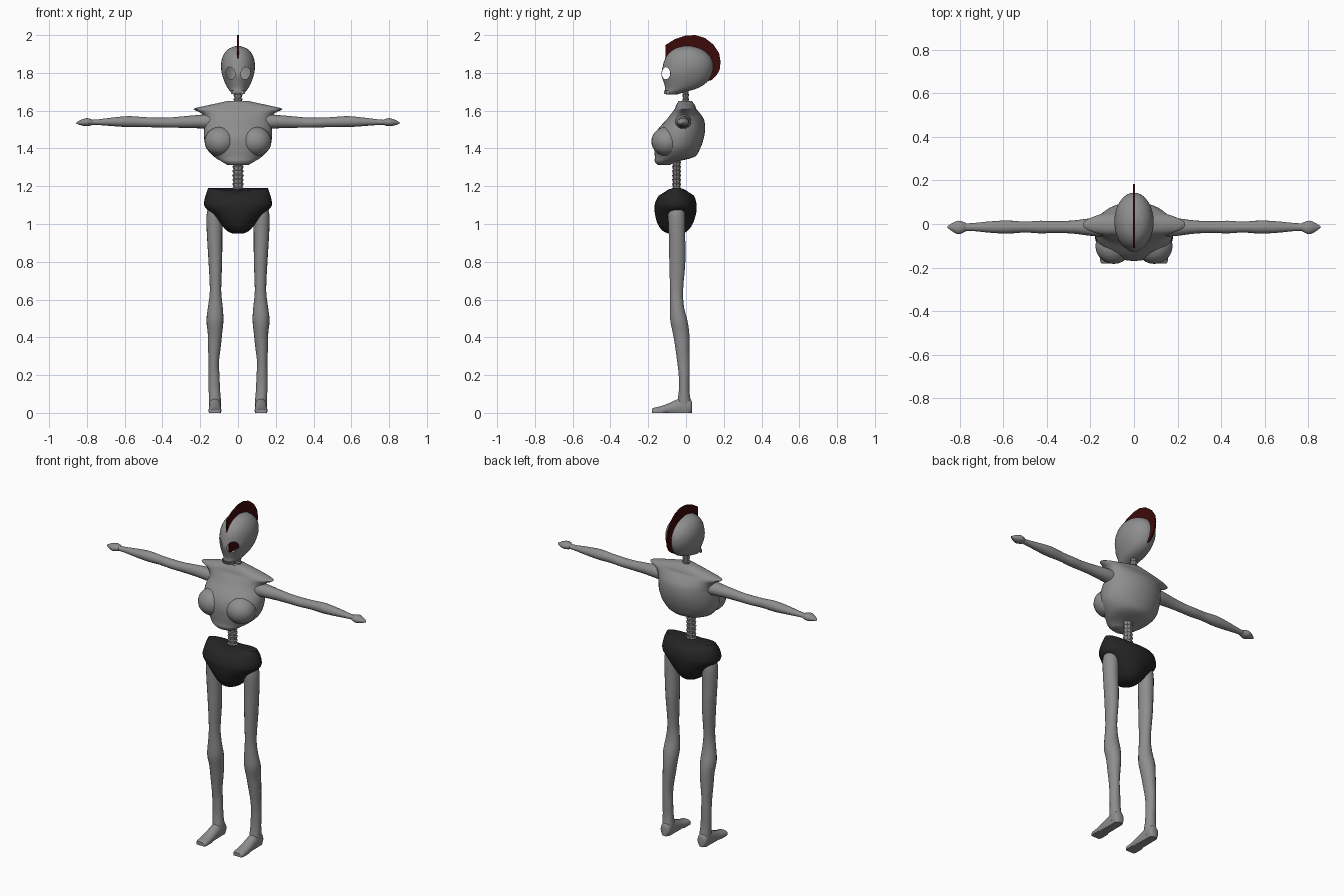
import bpy, bmesh, math
from mathutils import Vector

if "Cube" in bpy.data.objects:
    bpy.data.objects.remove(bpy.data.objects["Cube"])


def material(name, rgb):
    m = bpy.data.materials.new(name)
    m.diffuse_color = (*rgb, 1)
    m.use_nodes = True
    m.node_tree.nodes["Principled BSDF"].inputs["Base Color"].default_value = m.diffuse_color
    return m


GREY = material("grey_skin", (0.27, 0.27, 0.27))
BLACK = material("black_cloth", (0.018, 0.018, 0.018))
RED = material("dark_red_hair", (0.045, 0.003, 0.003))


def finish(name, bm, mat, angle=50):
    bmesh.ops.recalc_face_normals(bm, faces=bm.faces)
    me = bpy.data.meshes.new(name)
    bm.to_mesh(me)
    bm.free()
    me.materials.append(mat)
    me.shade_smooth()
    me.set_sharp_from_angle(angle=math.radians(angle))
    ob = bpy.data.objects.new(name, me)
    bpy.context.collection.objects.link(ob)
    return ob


def refine(rings, steps):
    """Catmull-Rom smoothing between the given cross-sections."""
    out = []
    for i in range(len(rings) - 1):
        p0, p1, p2, p3 = (rings[max(0, min(len(rings) - 1, i + k))] for k in (-1, 0, 1, 2))
        for s in range(steps):
            t = s / steps
            out.append([0.5 * (2 * b + (c - a) * t + (2 * a - 5 * b + 4 * c - d) * t * t
                               + (3 * b - a - 3 * c + d) * t ** 3)
                        for a, b, c, d in zip(p0, p1, p2, p3)])
    return out + [list(rings[-1])]


def loft_mesh(rings, axis="z", sides=20, steps=3, side=1):
    """Rings are (position along axis, centre a, radius a, centre b, radius b)."""
    bm = bmesh.new()
    loops = []
    for t, a, ra, b, rb in refine(rings, steps):
        loop = []
        for k in range(sides):
            w = 2 * math.pi * k / sides
            u, v = a + ra * math.cos(w), b + rb * math.sin(w)
            x, y, z = {"z": (u, v, t), "x": (t, u, v), "y": (u, t, v)}[axis]
            loop.append(bm.verts.new((x * side, y, z)))
        loops.append(loop)
    for l0, l1 in zip(loops, loops[1:]):
        for k in range(sides):
            j = (k + 1) % sides
            bm.faces.new((l0[k], l0[j], l1[j], l1[k]))
    bm.faces.new(loops[0])
    bm.faces.new(loops[-1])
    return bm


def body(rows):
    """Rows are (height, half width, front y, back y), centred on x = 0."""
    return [(z, 0, rx, (f + b) / 2, (b - f) / 2) for z, rx, f, b in rows]


# Hollow skull with two open eye sockets
bm = loft_mesh(body([
    (1.685, .022, -.105, -.05), (1.70, .040, -.112, .00), (1.72, .055, -.110, .065),
    (1.75, .070, -.118, .110), (1.79, .084, -.130, .135), (1.83, .090, -.124, .144),
    (1.87, .086, -.113, .138), (1.905, .071, -.090, .112), (1.93, .045, -.054, .072),
    (1.943, .008, -.005, .02)]), sides=32)
bmesh.ops.recalc_face_normals(bm, faces=bm.faces)
for s in (-1, 1):
    planes = []
    for k in range(12):
        w = 2 * math.pi * k / 12
        rx, rz, tilt = .024, .032, -.25 * s
        co, no = Vector((rx * math.cos(w), 0, rz * math.sin(w))), Vector((math.cos(w) / rx, 0, math.sin(w) / rz))
        for v in (co, no):
            x, z = v.x, v.z
            v.x, v.z = x * math.cos(tilt) - z * math.sin(tilt), x * math.sin(tilt) + z * math.cos(tilt)
        planes.append((co + Vector((.040 * s, 0, 1.798)), no.normalized()))

    def near():
        return [f for f in bm.faces if f.calc_center_median().y < -.02
                and abs(f.calc_center_median().x - .04 * s) < .06
                and abs(f.calc_center_median().z - 1.798) < .06]
    for co, no in planes:
        fs = near()
        geom = fs + list({e for f in fs for e in f.edges}) + list({v for f in fs for v in f.verts})
        bmesh.ops.bisect_plane(bm, geom=geom, plane_co=co, plane_no=no, dist=1e-6)
    hole = [f for f in near()
            if all((f.calc_center_median() - co).dot(no) < 0 for co, no in planes)]
    bmesh.ops.delete(bm, geom=hole, context="FACES")
finish("skull", bm, GREY)

# Row of teeth under the face
bm = bmesh.new()
for i in range(8):
    w = (i - 3.5) * .28
    r = bmesh.ops.create_cube(bm, size=1)
    bmesh.ops.scale(bm, vec=(.008, .010, .018), verts=r["verts"])
    bmesh.ops.translate(bm, vec=(.040 * math.sin(w), -.068 - .043 * math.cos(w), 1.697), verts=r["verts"])
finish("teeth", bm, GREY)

# Thin hair crest over the skull
outline = [(-.11, 1.875), (-.108, 1.948), (-.06, 1.978), (0, 1.998), (.05, 2.0), (.10, 1.985),
           (.145, 1.95), (.175, 1.905), (.183, 1.86), (.178, 1.815), (.160, 1.785), (.135, 1.762),
           (.05, 1.74), (-.085, 1.745), (-.085, 1.84)]
bm = bmesh.new()
f = bm.faces.new([bm.verts.new((-.004, y, z)) for y, z in outline])
ext = bmesh.ops.extrude_face_region(bm, geom=[f])["geom"]
bmesh.ops.translate(bm, vec=(.008, 0, 0), verts=[v for v in ext if isinstance(v, bmesh.types.BMVert)])
finish("hair_crest", bm, RED, 30)


# Stacked vertebrae for neck and lower spine
def vertebrae(name, z0, z1, count, y, rx, ry):
    rings = []
    h = (z1 - z0) / count
    for i in range(count):
        z = z0 + i * h
        rings += [(z, 0, rx * .75, y, ry * .8), (z + h * .75, 0, rx, y, ry), (z + h * .95, 0, rx * .75, y, ry * .8)]
    finish(name, loft_mesh(rings, sides=8, steps=1), GREY, 25)


vertebrae("neck", 1.62, 1.74, 5, -.002, .024, .018)
vertebrae("spine", 1.15, 1.38, 10, -.050, .031, .024)

# Rib cage with pointed shoulder yoke
finish("torso", loft_mesh(body([
    (1.312, .055, -.15, -.085), (1.33, .085, -.165, -.05), (1.355, .125, -.165, .045),
    (1.40, .165, -.168, .075), (1.45, .179, -.168, .093), (1.50, .180, -.150, .101),
    (1.55, .174, -.105, .096), (1.585, .192, -.078, .075), (1.608, .235, -.060, .055),
    (1.622, .190, -.055, .05), (1.637, .120, -.048, .042), (1.652, .052, -.038, .03)]),
    sides=36), GREY)

# Briefs with a dipped waistline
bm = loft_mesh(body([
    (.95, .030, -.095, -.015), (.965, .060, -.125, .01), (1.0, .092, -.150, .035),
    (1.05, .135, -.164, .052), (1.085, .172, -.166, .056), (1.11, .180, -.164, .055),
    (1.15, .172, -.145, .042), (1.19, .158, -.105, .005)]), sides=32)
for v in bm.verts:
    if v.co.z > 1.15:
        v.co.z -= .02 * (v.co.z - 1.15) / .04 * (1 - min(1, abs(v.co.x) / .158))
finish("briefs", bm, BLACK)

for s, tag in ((-1, "left"), (1, "right")):
    # Chest mound
    bm = bmesh.new()
    bmesh.ops.create_uvsphere(bm, u_segments=24, v_segments=16, radius=1)
    bmesh.ops.scale(bm, vec=(.084, .082, .078), verts=bm.verts)
    bmesh.ops.translate(bm, vec=(.093 * s, -.101, 1.437), verts=bm.verts)
    finish(tag + "_chest", bm, GREY)

    # Arm from shoulder socket to wrist
    finish(tag + "_arm", loft_mesh([
        (.13, -.015, .044, 1.542, .042), (.20, -.014, .040, 1.542, .036), (.28, -.014, .030, 1.540, .031),
        (.36, -.014, .027, 1.537, .027), (.43, -.014, .029, 1.537, .026), (.50, -.014, .025, 1.540, .026),
        (.58, -.014, .030, 1.542, .029), (.66, -.014, .026, 1.541, .023), (.74, -.014, .018, 1.539, .015),
        (.79, -.014, .017, 1.538, .013)], "x", 16, side=s), GREY)

    # Closed mitten hand
    finish(tag + "_hand", loft_mesh([
        (.77, -.014, .019, 1.538, .013), (.785, -.015, .026, 1.539, .019), (.805, -.016, .031, 1.539, .021),
        (.83, -.015, .021, 1.537, .015), (.855, -.014, .004, 1.535, .004)], "x", 16, side=s), GREY)

    # Leg from hip to ankle
    finish(tag + "_leg", loft_mesh([
        (1.10, .122, .030, -.050, .036), (1.05, .124, .042, -.050, .045), (.95, .124, .041, -.048, .044),
        (.80, .120, .036, -.046, .043), (.65, .119, .030, -.050, .035), (.56, .120, .039, -.047, .037),
        (.49, .122, .045, -.038, .046), (.42, .122, .038, -.026, .044), (.35, .125, .034, -.020, .038),
        (.27, .128, .027, -.014, .033), (.20, .127, .029, -.010, .029), (.12, .125, .030, -.010, .028),
        (.06, .122, .032, -.010, .036), (.02, .122, .030, -.008, .037)], "z", 18, side=s), GREY)

    # Foot with a flat sole
    bm = loft_mesh([
        (.032, .122, .020, .030, .028), (.02, .122, .030, .035, .040), (-.02, .122, .031, .036, .046),
        (-.06, .122, .032, .028, .038), (-.10, .122, .033, .020, .028), (-.14, .122, .034, .014, .020),
        (-.17, .122, .033, .011, .016), (-.181, .122, .026, .010, .011)], "y", 18, side=s)
    for v in bm.verts:
        v.co.z = 0 if v.co.z < .01 else v.co.z
    finish(tag + "_foot", bm, GREY)
